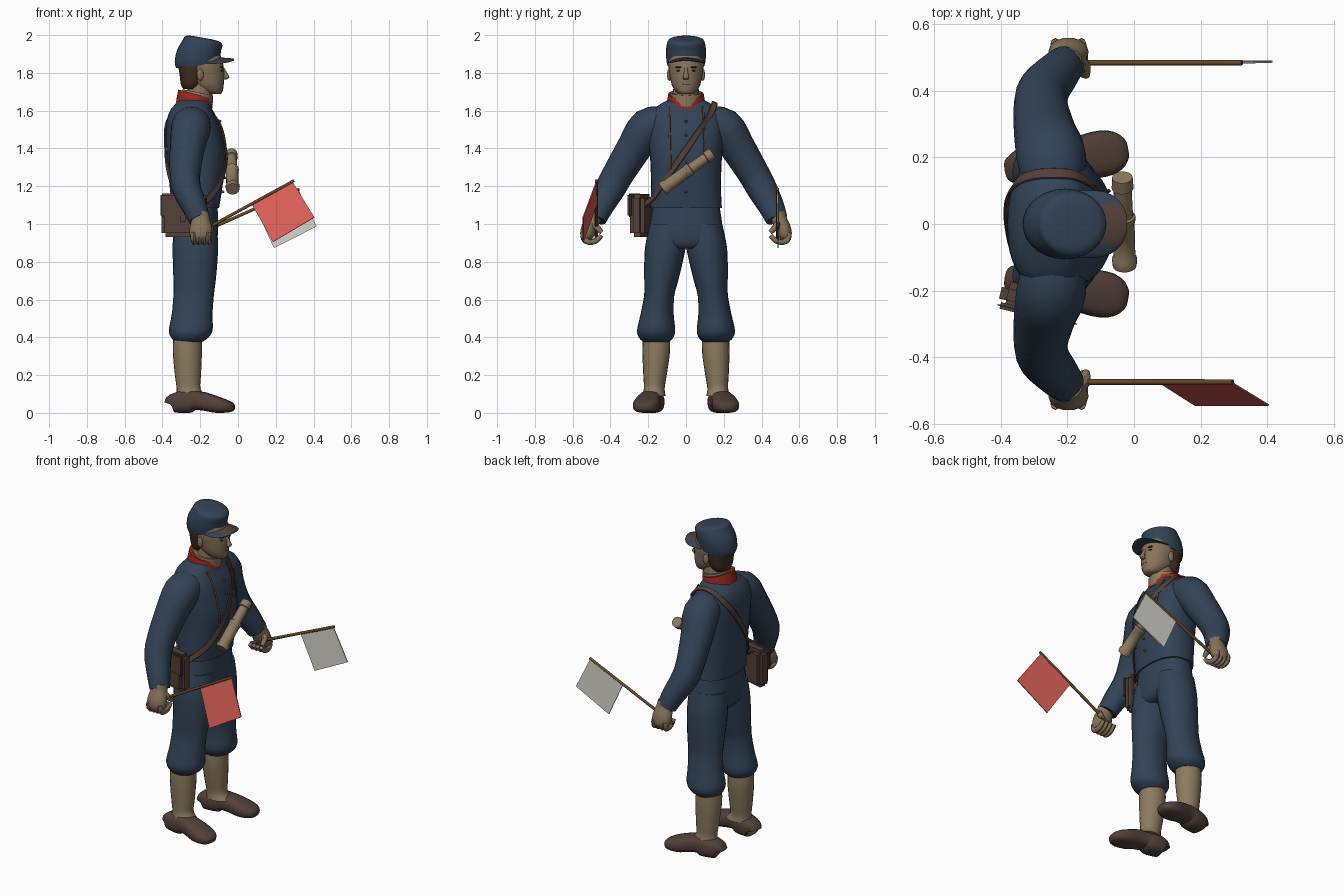
import bpy, bmesh, math
from mathutils import Vector, Matrix


def material(name, srgb):
    m = bpy.data.materials.new(name)
    m.diffuse_color = [(c / 255) ** 2.2 for c in srgb] + [1]
    return m


BLUE = material("blue wool", (53, 69, 87))
SKIN = material("skin", (134, 114, 90))
KHAKI = material("khaki", (140, 122, 95))
LEATHER = material("brown leather", (84, 66, 59))
COLLAR = material("collar red", (152, 44, 33))
RED = material("flag red", (217, 95, 88))
WHITE = material("flag white", (216, 213, 204))
WOOD = material("wood", (104, 74, 45))
HAIR = material("dark hair", (66, 50, 40))
Z = Vector((0, 0, 1))


def finish(name, bm, mat, smooth=True):
    bmesh.ops.recalc_face_normals(bm, faces=bm.faces)
    me = bpy.data.meshes.new(name)
    bm.to_mesh(me)
    bm.free()
    me.materials.append(mat)
    ob = bpy.data.objects.new(name, me)
    bpy.context.collection.objects.link(ob)
    if smooth:
        bpy.ops.object.select_all(action='DESELECT')
        ob.select_set(True)
        bpy.context.view_layer.objects.active = ob
        bpy.ops.object.shade_smooth_by_angle(angle=math.radians(45))
    return ob


def refine(rows, steps):
    """Smoothly interpolate rows of numbers."""
    out = []
    for i in range(len(rows) - 1):
        a, b, c, d = (rows[max(0, min(len(rows) - 1, i + k))] for k in (-1, 0, 1, 2))
        for s in range(steps):
            t = s / steps
            out.append([q + t * (r - p) / 2 + t * t * (2 * p - 5 * q + 4 * r - w) / 2
                        + t ** 3 * (3 * q - p - 3 * r + w) / 2
                        for p, q, r, w in zip(a, b, c, d)])
    return out + [list(rows[-1])]


def loft(name, rows, mat, level=False, side=1, n=20, steps=3, ref=(1, 0, 0), power=2):
    """Skin rings (x, y, z, radius u, radius v, tilt); level keeps rings horizontal."""
    rows = refine([list(r) + [0] * (6 - len(r)) for r in rows], steps)
    pts = [Vector((r[0], r[1] * side, r[2])) for r in rows]
    bm, rings = bmesh.new(), []
    for i, r in enumerate(rows):
        t = Z if level else (pts[min(i + 1, len(pts) - 1)] - pts[max(i - 1, 0)]).normalized()
        base = ref(pts[i]) if callable(ref) else Vector(ref)
        u = (base - t * base.dot(t)).normalized()
        v = t.cross(u)
        ring = []
        for k in range(n):
            a = math.tau * k / n
            c, s = (math.copysign(abs(f) ** (2 / power), f) for f in (math.cos(a), math.sin(a)))
            p = pts[i] + u * c * r[3] + v * s * r[4] + Z * c * r[3] * r[5]
            ring.append(bm.verts.new(p))
        rings.append(ring)
    for a, b in zip(rings, rings[1:]):
        for k in range(n):
            bm.faces.new((a[k], a[(k + 1) % n], b[(k + 1) % n], b[k]))
    bm.faces.new(rings[0])
    bm.faces.new(rings[-1])
    return finish(name, bm, mat)


def blob(name, loc, size, mat):
    bm = bmesh.new()
    bmesh.ops.create_uvsphere(bm, u_segments=12, v_segments=8, radius=1,
                              matrix=Matrix.Translation(loc) @ Matrix.Diagonal((*size, 1)))
    return finish(name, bm, mat)


def box(name, loc, size, mat, turn=0, bevel=0.01):
    bm = bmesh.new()
    bmesh.ops.create_cube(bm, size=1, matrix=Matrix.Translation(loc)
                          @ Matrix.Rotation(turn, 4, 'Z') @ Matrix.Diagonal((*size, 1)))
    bmesh.ops.bevel(bm, geom=bm.edges[:], offset=bevel, segments=2, affect='EDGES')
    return finish(name, bm, mat)


# Jacket and hips
TORSO = [(-.225, 0, 1.085, .125, .19), (-.222, 0, 1.2, .14, .185), (-.22, 0, 1.35, .156, .19),
         (-.23, 0, 1.45, .152, .2), (-.24, 0, 1.54, .138, .203), (-.247, 0, 1.6, .113, .18),
         (-.24, 0, 1.635, .092, .135), (-.235, 0, 1.66, .075, .09)]
POWER = 2.4
loft("jacket", TORSO, BLUE, level=True, n=36, power=POWER)
loft("hips", [(-.225, 0, 1.13, .115, .172), (-.225, 0, 1.0, .12, .192), (-.226, 0, .93, .118, .2),
              (-.226, 0, .89, .108, .17), (-.226, 0, .87, .09, .1)], BLUE, level=True, n=28, power=2.3)
for i in range(6):
    blob("button", (-.225 + .155 - .003 * abs(i - 2) ** 2, 0, 1.17 + .075 * i), (.01, .007, .007), LEATHER)

for s in (-1, 1):
    # Legs
    loft("trouser_leg", [(-.225, .1, 1.0, .114, .092), (-.226, .108, .89, .12, .107),
                         (-.227, .119, .8, .118, .102), (-.23, .131, .7, .112, .09),
                         (-.235, .142, .62, .107, .08),
                         (-.243, .153, .52, .108, .088), (-.25, .158, .44, .116, .101),
                         (-.255, .158, .4, .1, .092), (-.26, .158, .375, .07, .068)],
         BLUE, level=True, side=s, n=24)
    loft("gaiter", [(-.268, .157, .41, .075, .072), (-.268, .158, .32, .077, .073),
                    (-.265, .164, .2, .069, .062), (-.262, .168, .13, .063, .055),
                    (-.25, .172, .09, .078, .064)], KHAKI, level=True, side=s)
    # Shoes, turned slightly outward: x, bottom, top, half width
    shoe = [(-.352, .005, .085, .042), (-.345, 0, .1, .055), (-.3, 0, .116, .062), (-.258, 0, .12, .062),
            (-.245, .016, .12, .06), (-.18, .012, .11, .062), (-.12, 0, .09, .07),
            (-.07, 0, .072, .067), (-.035, .004, .056, .048), (-.02, .014, .04, .024)]
    loft("shoe", [(x, .168 + (x + .35) * .17, (b + t) / 2, (t - b) / 2, w) for x, b, t, w in shoe],
         LEATHER, side=s, ref=(0, 0, 1), power=2.8, steps=2)
    # Arms
    loft("sleeve", [(-.245, .1, 1.55, .085, .075), (-.248, .2, 1.515, .105, .1),
                    (-.267, .27, 1.41, .094, .093), (-.28, .35, 1.28, .082, .084),
                    (-.273, .4, 1.19, .077, .08), (-.23, .453, 1.09, .066, .068),
                    (-.205, .48, 1.025, .057, .058)], BLUE, side=s)
    # Hands gripping the poles
    loft("palm", [(-.2, .485, 1.06, .045, .042), (-.198, .495, 1.02, .05, .042),
                  (-.197, .515, .975, .06, .042), (-.197, .525, .935, .056, .036),
                  (-.197, .525, .912, .035, .02)], SKIN, side=s, n=14)
    for k in range(4):
        x = -.236 + .026 * k
        loft("finger", [(x, .54, .955, .015, .018), (x, .54, .922, .015, .017), (x + .004, .515, .905, .015, .016),
                        (x + .006, .475, .912, .014, .015), (x + .006, .448, .94, .012, .012)],
             SKIN, side=s, n=8, steps=2)
    loft("thumb", [(-.17, .5, 1.02, .018, .018), (-.148, .475, .985, .018, .018),
                   (-.145, .445, .955, .012, .012)], SKIN, side=s, n=8, steps=2)
    # Face details
    blob("ear", (-.2, .089 * s, 1.79), (.018, .012, .032), SKIN)
    blob("eye", (-.088, .037 * s, 1.812), (.008, .014, .005), HAIR)
    blob("eyebrow", (-.086, .038 * s, 1.83), (.01, .021, .004), HAIR)

# Head, neck and hair
loft("head", [(-.128, 0, 1.687, .035, .03), (-.142, 0, 1.7, .06, .052), (-.16, 0, 1.735, .084, .075),
              (-.177, 0, 1.79, .104, .087), (-.185, 0, 1.84, .108, .094), (-.19, 0, 1.89, .1, .09)],
     SKIN, level=True, n=24)
loft("neck", [(-.23, 0, 1.6, .075, .075), (-.205, 0, 1.68, .07, .07), (-.195, 0, 1.75, .065, .065)],
     SKIN, level=True)
loft("nose", [(-.08, 0, 1.825, .008, .009), (-.066, 0, 1.795, .012, .012), (-.06, 0, 1.777, .014, .018),
              (-.07, 0, 1.765, .01, .014)], SKIN, level=True, n=10)
blob("mouth", (-.083, 0, 1.74), (.008, .024, .003), HAIR)
loft("hair", [(-.25, 0, 1.715, .04, .055), (-.245, 0, 1.74, .058, .075), (-.24, 0, 1.79, .069, .088),
              (-.235, 0, 1.85, .085, .096)], HAIR, level=True, n=24)

# Collars, the red one notched at the throat
red_collar = loft("red_collar", [(-.232, 0, 1.627, .096, .105, -.16), (-.23, 0, 1.652, .094, .1, -.2),
                                 (-.227, 0, 1.688, .089, .094, -.27), (-.227, 0, 1.686, .076, .078, -.27)],
                  COLLAR, level=True, n=40, steps=1)
for v in red_collar.data.vertices:
    if v.co.x > -.17 and v.co.z > 1.64:
        v.co.z -= .035 * max(0, 1 - abs(v.co.y) / .035)
loft("shirt_collar", [(-.217, 0, 1.63, .082, .082, -.1), (-.212, 0, 1.697, .081, .082, -.2),
                      (-.212, 0, 1.695, .06, .06, -.2)], KHAKI, level=True, steps=1)

# Cap and arched brim
loft("cap", [(-.215, 0, 1.838, .112, .098, .12), (-.215, 0, 1.87, .12, .104, .1),
             (-.206, 0, 1.92, .117, .106, 0), (-.188, 0, 1.958, .105, .1, -.15),
             (-.185, 0, 1.974, .098, .092, -.18), (-.185, 0, 1.983, .08, .075, -.18),
             (-.185, 0, 1.986, .05, .05, -.18)], BLUE, level=True, n=28)
brim = loft("cap_brim", [(-.17, 0, 1.875, .1, .008), (-.12, 0, 1.875, .101, .008), (-.085, 0, 1.873, .096, .008),
                         (-.055, 0, 1.871, .08, .008), (-.033, 0, 1.87, .055, .007),
                         (-.021, 0, 1.87, .025, .005)], BLUE, ref=(0, 1, 0), n=28, steps=2)
for v in brim.data.vertices:
    v.co.z -= 2.4 * v.co.y ** 2
brim.data.materials.append(LEATHER)
for p in brim.data.polygons:
    if p.normal.z > .5 and abs(p.center.y) < .06:
        p.material_index = 1


def on_torso(y, z, front, gap=.006):
    """Point just outside the jacket at the given y and z."""
    for a, b in zip(TORSO, TORSO[1:]):
        if a[2] <= z <= b[2]:
            f = (z - a[2]) / (b[2] - a[2])
            cx, rx, ry = (a[k] + f * (b[k] - a[k]) for k in (0, 3, 4))
            depth = max(0, 1 - abs(y / ry) ** POWER) ** (1 / POWER)
            return (cx + front * (rx * depth + gap), y, z)


def outward(p):
    return Vector((p.x + .225, p.y, max(0, p.z - 1.55) * 4))


# Straps
sash = [(-.2, -.225, 1.1, .005, .017)]
for front in (1, -1):
    part = [(*on_torso(-.172 + .3 * k / 8, 1.14 + .44 * k / 8, front), .005, .017) for k in range(9)]
    sash += part if front > 0 else part[::-1]
    if front > 0:
        sash += [(-.185, .148, 1.627, .005, .017), (-.24, .152, 1.642, .005, .017),
                 (-.3, .148, 1.627, .005, .017)]
sash.append((-.35, -.215, 1.12, .005, .017))
loft("bag_strap", sash, LEATHER, ref=outward, n=8, power=4)
for s, end_y, end_z in ((1, .1, 1.36), (-1, -.08, 1.22)):
    line = [(*on_torso(.09 * s + (end_y - .09 * s) * k / 6, 1.62 + (end_z - 1.62) * k / 6, 1), .004, .006)
            for k in range(7)]
    loft("case_strap", line, LEATHER, ref=outward, n=6)

# Satchel
TURN = -.24
box("satchel", (-.285, -.235, 1.045), (.24, .08, .23), LEATHER, turn=TURN, bevel=.022)
box("satchel_flap", (-.291, -.272, 1.1), (.245, .02, .125), LEATHER, turn=TURN, bevel=.008)
box("satchel_tab", (-.293, -.281, 1.035), (.03, .014, .05), LEATHER, turn=TURN, bevel=.004)

# Spyglass: fraction along its length and radius
a, b = Vector((-.028, -.125, 1.185)), Vector((-.035, .14, 1.375))
steps = [(0, .036), (.08, .038), (.1, .033), (.5, .033), (.51, .036), (.56, .036),
         (.57, .029), (.87, .027), (.88, .033), (1, .031)]
loft("spyglass", [(*a.lerp(b, t), r, r) for t, r in steps], KHAKI, n=18, steps=1)

# Signal flags: pole tip and lower cloth corners
for name, mat, y, low_y, tip, corners in (
        ("red_flag", RED, -.475, -.545, (.297, 1.23), ((.29, 1.222), (.405, 1.035), (.185, .905), (.075, 1.1))),
        ("white_flag", WHITE, .485, .488, (.325, 1.185), ((.32, 1.182), (.417, .987), (.19, .873), (.095, 1.08)))):
    start = (-.25, .93)
    loft(name + "_pole", [(start[0], y, start[1], .009, .009), (tip[0], y, tip[1], .008, .008)],
         WOOD, ref=(0, 1, 0), n=10, steps=1)
    bm = bmesh.new()
    ys = (y, low_y, low_y, y)
    bm.faces.new([bm.verts.new((x, yy, z)) for (x, z), yy in zip(corners, ys)])
    cloth = finish(name, bm, mat, smooth=False)
    mod = cloth.modifiers.new("thickness", 'SOLIDIFY')
    mod.thickness, mod.offset = .006, 0
